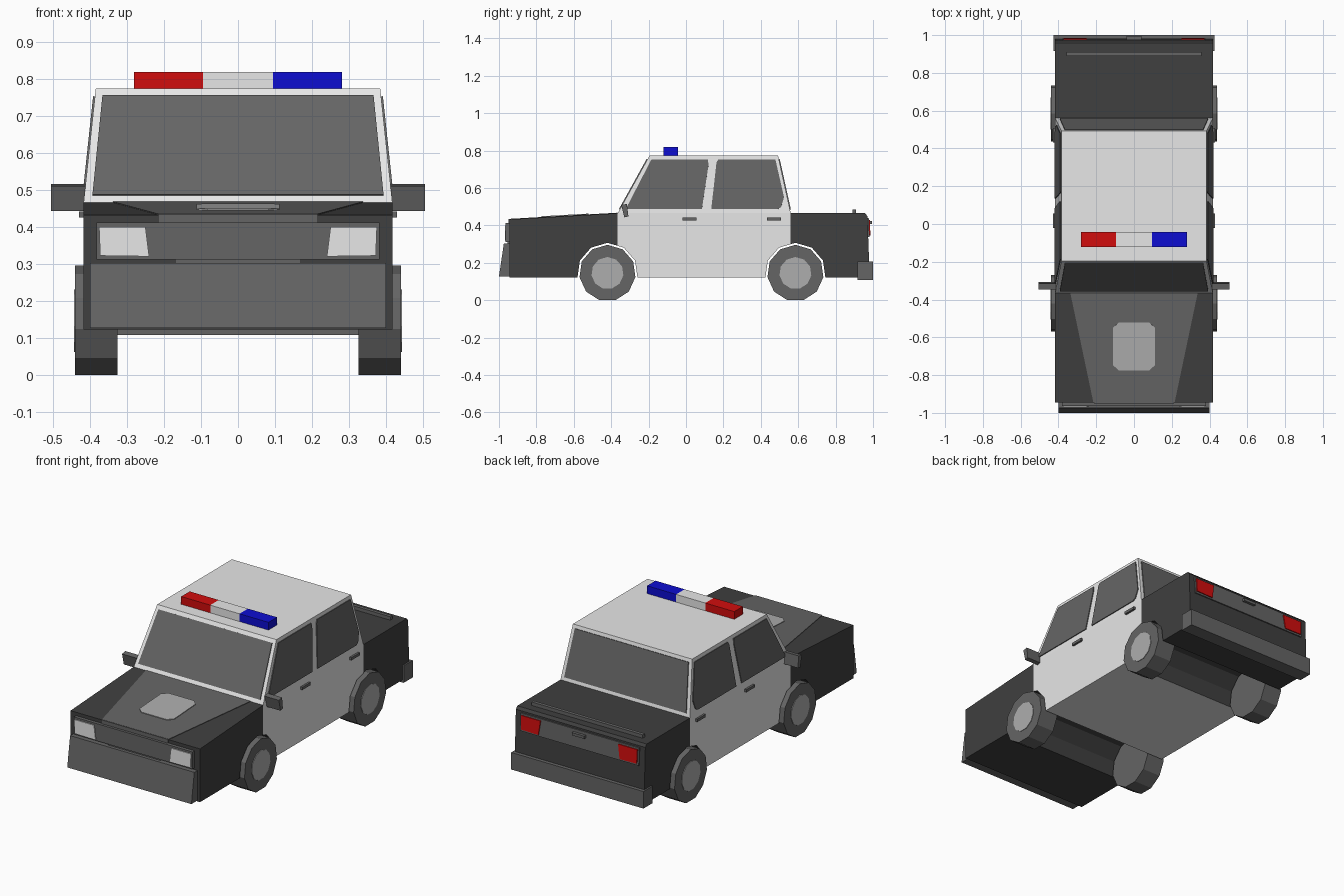
import bpy, bmesh, math
from mathutils import Vector

if "Cube" in bpy.data.objects:
    bpy.data.objects.remove(bpy.data.objects["Cube"])


def material(name, r, g, b):
    m = bpy.data.materials.new(name)
    m.diffuse_color = (r, g, b, 1)
    m.use_nodes = True
    m.node_tree.nodes["Principled BSDF"].inputs["Base Color"].default_value = m.diffuse_color
    return m


DARK = material("black paint", 0.05, 0.05, 0.05)
WHITE = material("white paint", 0.8, 0.8, 0.8)
GREY = material("dark grey", 0.13, 0.13, 0.13)
SILVER = material("silver grey", 0.42, 0.42, 0.42)
RED = material("red light", 0.64, 0.004, 0.004)
BLUE = material("blue light", 0.004, 0.004, 0.64)


def loft(name, ring_a, ring_b, mats, mirror=False):
    """Closed solid between two matching rings of points."""
    bm = bmesh.new()
    a = [bm.verts.new(p) for p in ring_a]
    b = [bm.verts.new(p) for p in ring_b]
    bm.faces.new(a)
    bm.faces.new(b[::-1])
    n = len(a)
    for i in range(n):
        j = (i + 1) % n
        bm.faces.new((a[i], b[i], b[j], a[j]))
    bmesh.ops.recalc_face_normals(bm, faces=bm.faces)
    me = bpy.data.meshes.new(name)
    bm.to_mesh(me)
    bm.free()
    for m in mats if isinstance(mats, (list, tuple)) else [mats]:
        me.materials.append(m)
    ob = bpy.data.objects.new(name, me)
    bpy.context.collection.objects.link(ob)
    if mirror:
        ob.modifiers.new("mirror", 'MIRROR').use_mirror_merge = False
    return ob


def prism(name, pts, vec, mat, mirror=False):
    pts = [Vector(p) for p in pts]
    return loft(name, pts, [p + Vector(vec) for p in pts], mat, mirror)


def box(name, x0, x1, y0, y1, z0, z1, mat, mirror=False):
    pts = [(x0, y0, z0), (x1, y0, z0), (x1, y1, z0), (x0, y1, z0)]
    return prism(name, pts, (0, 0, z1 - z0), mat, mirror)


def across(name, profile, half, mat):
    """Side profile (y, z) run across the full width."""
    return prism(name, [(-half, y, z) for y, z in profile], (2 * half, 0, 0), mat)


def plate(name, pts, out, mat, mirror=False, thick=0.005):
    """Thin plate lying on a surface, raised in direction out."""
    o = Vector(out).normalized()
    return prism(name, [Vector(p) - o * 0.002 for p in pts], o * (thick + 0.002), mat, mirror)


# Main sizes
W, FLOOR, BELT, ROOF = 0.417, 0.122, 0.465, 0.773
FRONT_SEAM, REAR_SEAM = -0.365, 0.56
FRONT_AXLE, REAR_AXLE = -0.42, 0.585
SIDES, TYRE_R, ARCH_R, AXLE_Z = 11, 0.151, 0.162, 0.145
STEP = 2 * math.pi / SIDES


def arch(c, lo=-9, hi=9):
    """Wheel arch points between lo and hi, ordered by y."""
    p = [(c + ARCH_R * math.sin(k * STEP),
          FLOOR if abs(k) == 3 else AXLE_Z + ARCH_R * math.cos(k * STEP)) for k in range(-3, 4)]
    out = [q for q in p if lo < q[0] < hi]
    for (y0, z0), (y1, z1) in zip(p, p[1:]):
        for y in (lo, hi):
            if y0 < y < y1:
                out.append((y, z0 + (z1 - z0) * (y - y0) / (y1 - y0)))
    return sorted(out)


# Lower body in three painted sections
across("front_body", [(-0.945, FLOOR), *arch(FRONT_AXLE, hi=FRONT_SEAM),
                      (FRONT_SEAM, BELT), (-0.945, 0.432)], W, DARK)
across("rear_body", [*arch(REAR_AXLE, lo=REAR_SEAM), (0.982, FLOOR),
                     (0.97, 0.45), (0.957, BELT), (REAR_SEAM, BELT)], W, DARK)
doors = across("door_body", [*arch(FRONT_AXLE, lo=FRONT_SEAM), *arch(REAR_AXLE, hi=REAR_SEAM),
                             (REAR_SEAM, BELT), (FRONT_SEAM, BELT)], W, [WHITE, DARK])
for f in doors.data.polygons:  # wheel tunnels are black
    if abs(f.normal.x) < 0.5 and f.center.z > FLOOR + 0.001:
        f.material_index = 1

# Cabin
ROOF_W, ROOF_F, ROOF_B = 0.384, -0.195, 0.492


def rect(w, y0, y1, z):
    return [(-w, y0, z), (w, y0, z), (w, y1, z), (-w, y1, z)]


loft("cabin", rect(W, FRONT_SEAM, REAR_SEAM, BELT), rect(ROOF_W, ROOF_F, ROOF_B, ROOF), WHITE)


def slope(a, b, z):
    return a + (b - a) * (z - BELT) / (ROOF - BELT)


# Side windows
H = ROOF - BELT
for name, pts in (
        ("front_side_window", [(-0.322, 0.487), (0.085, 0.487), (0.12, 0.72), (0.118, 0.752),
                               (-0.185, 0.752)]),
        ("rear_side_window", [(0.135, 0.487), (0.49, 0.487), (0.508, 0.497), (0.524, 0.55),
                              (0.478, 0.752), (0.172, 0.752), (0.163, 0.735)])):
    plate(name, [(slope(W, ROOF_W, z), y, z) for y, z in pts], (H, 0, W - ROOF_W), GREY, True)

# Windscreen and rear window
for name, y0, y1, s in (("windscreen", FRONT_SEAM, ROOF_F, -1), ("rear_window", REAR_SEAM, ROOF_B, 1)):
    pts = [(-0.393, 0.485), (0.393, 0.485), (0.366, 0.753), (-0.366, 0.753)]
    plate(name, [(x, slope(y0, y1, z), z) for x, z in pts], (0, s * H, abs(y1 - y0)), GREY)


# Bonnet panel, its front lip and the air scoop plate
def hood_z(y):
    return 0.432 + (BELT - 0.432) * (y + 0.945) / (FRONT_SEAM + 0.945)


def on_hood(name, pts, mat, thick):
    plate(name, [(x, y, hood_z(y)) for x, y in pts], (0, -0.057, 1), mat, False, thick)


on_hood("bonnet_panel", [(-0.215, -0.945), (0.215, -0.945), (0.337, -0.366), (-0.337, -0.366)], GREY, 0.003)
on_hood("bonnet_plate", [(sx * x, sy * y - 0.648) for sx, sy, x, y in (
    (-1, -1, 0.082, 0.126), (1, -1, 0.082, 0.126), (1, -1, 0.112, 0.098), (1, 1, 0.112, 0.098),
    (1, 1, 0.082, 0.126), (-1, 1, 0.082, 0.126), (-1, 1, 0.112, 0.098), (-1, -1, 0.112, 0.098))],
    SILVER, 0.007)
box("bonnet_lip", -0.213, 0.213, -0.949, -0.94, 0.405, 0.434, GREY)

# Grille with headlights, front bumper
box("grille", -0.382, 0.382, -0.964, -0.94, 0.312, 0.412, GREY)
plate("headlight", [(0.24, -0.964, 0.32), (0.372, -0.964, 0.322), (0.375, -0.964, 0.4),
                    (0.25, -0.964, 0.4)], (0, -1, 0), WHITE, True)
box("grille_strip", -0.17, 0.17, -0.955, -0.94, 0.298, 0.314, GREY)
across("front_bumper", [(-1.0, 0.127), (-0.94, 0.127), (-0.94, 0.302), (-0.974, 0.302)], 0.4, GREY)

# Rear panel, tail lights, boot handle and strip, rear bumper
across("rear_panel", [(0.96, 0.338), (0.981, 0.338), (0.977, 0.44), (0.96, 0.44)], 0.382, GREY)
plate("tail_light", [(0.262, 0.981, 0.347), (0.372, 0.981, 0.349), (0.374, 0.978, 0.43),
                     (0.25, 0.978, 0.43)], (0, 1, 0.03), RED, True)
box("boot_handle", -0.04, 0.04, 0.97, 0.994, 0.408, 0.424, GREY)
box("boot_strip", -0.358, 0.358, 0.89, 0.91, 0.46, 0.485, GREY)
box("rear_bumper", -0.426, 0.426, 0.917, 1.0, 0.108, 0.207, GREY)

# Door handles and mirrors
for y in (-0.02, 0.432):
    box("door_handle", 0.41, 0.429, y, y + 0.076, 0.425, 0.441, GREY, True)
prism("side_mirror", [(0.412, -0.33, 0.443), (0.412, -0.308, 0.448), (0.412, -0.316, 0.515),
                      (0.412, -0.346, 0.51)], (0.093, 0, 0), GREY, True)


# Wheels
def ring(x, y, r):
    return [(x, y + r * math.sin(k * STEP), AXLE_Z + r * math.cos(k * STEP)) for k in range(SIDES)]


for place, y in (("front", FRONT_AXLE), ("rear", REAR_AXLE)):
    prism(place + "_tyre", ring(0.325, y, TYRE_R), (0.115, 0, 0), GREY, True)
    plate(place + "_hub", ring(0.44, y, 0.086), (1, 0, 0), SILVER, True, 0.003)

# Roof light bar
for name, x0, x1, mat in (("red_roof_light", -0.281, -0.094, RED),
                          ("roof_light_centre", -0.094, 0.094, WHITE),
                          ("blue_roof_light", 0.094, 0.281, BLUE)):
    box(name, x0, x1, -0.121, -0.043, ROOF - 0.002, 0.818, mat)
